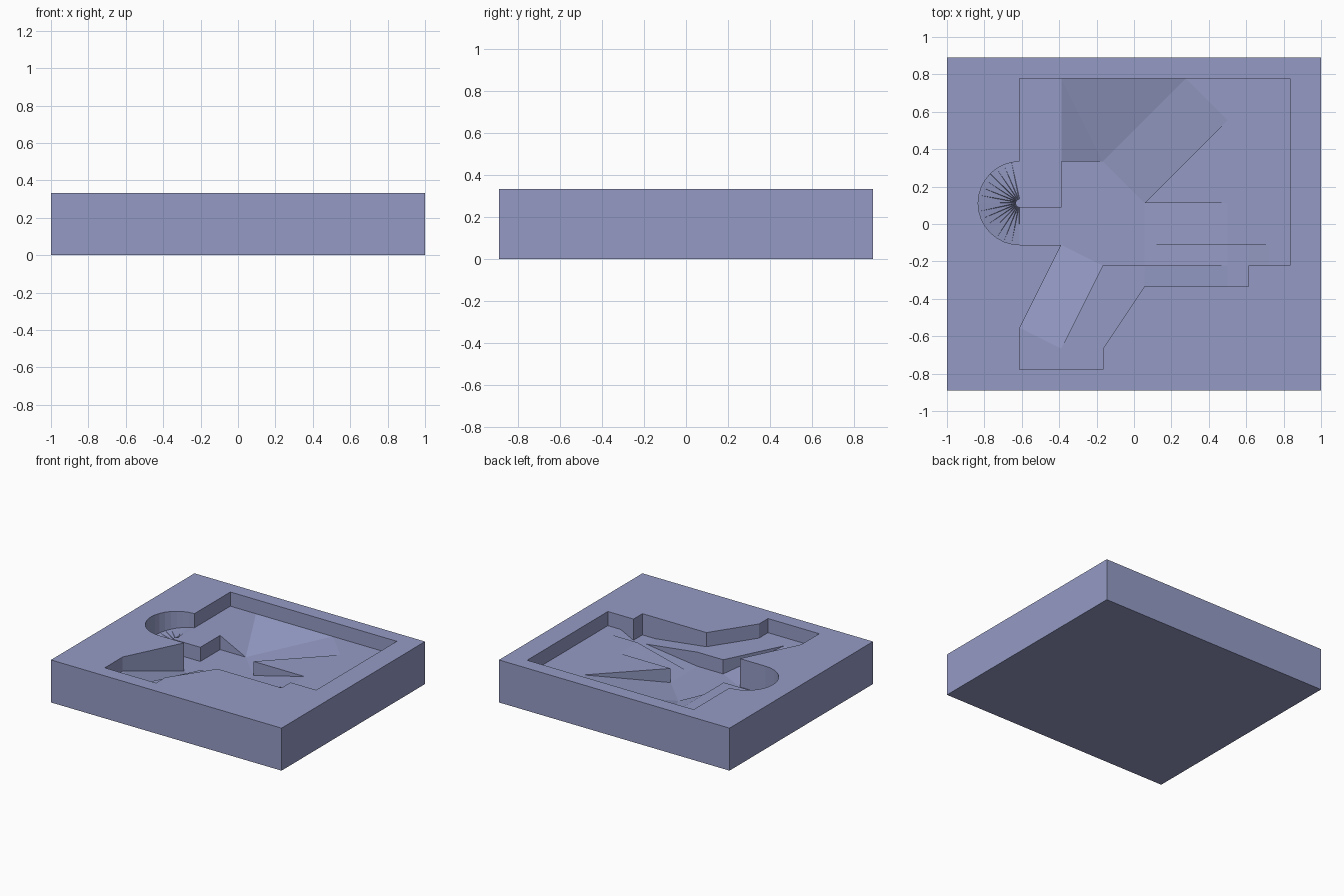
import bpy, bmesh, math

if "Cube" in bpy.data.objects:
    bpy.data.objects.remove(bpy.data.objects["Cube"])

U = 1 / 9            # one design unit; the block is 18 x 16 x 3 units
TOP = 3
bm = bmesh.new()
cache, edges, rim = {}, {}, []


def vert(x, y, z):
    key = (round(x, 4), round(y, 4), round(z, 4))
    if key not in cache:
        cache[key] = bm.verts.new((x * U, y * U, z * U))
    return cache[key]


def face(pts):
    vs = []
    for p in pts:
        v = vert(*p)
        if v not in vs:
            vs.append(v)
    if len(vs) > 2:
        bm.faces.new(vs)


def floor(pts, z=None):
    """Add one floor piece and remember its edges so walls can be added later."""
    if z is not None:
        pts = [(x, y, z) for x, y in pts]
    face(pts)
    for a, b in zip(pts, pts[1:] + pts[:1]):
        key = frozenset((round(p[0], 4), round(p[1], 4)) for p in (a, b))
        edges.setdefault(key, []).append((a, b))


def arc(r, n=16):
    """Half circle around the turn centre, from the upper end to the lower end."""
    return [(-5.5 - r * math.sin(math.pi * i / n), 1 + r * math.cos(math.pi * i / n))
            for i in range(n + 1)]


# Level floors
post = arc(0.2)
floor(post + [(-3.5, .8), (-3.5, 3), (-3.5, 7), (-5.5, 7), (-5.5, 3)], 2)
floor([(.5, 1), (4.5, 1), (4.5, -1), (5.5, -1), (6.5, -1), (6.5, -2),
       (7.5, -2), (7.5, 7), (2.5, 7), (4.5, 5)], 2)
floor([(.5, -2), (-1.5, -2), (-3.5, -6), (-5.5, -5), (-5.5, -7),
       (-1.5, -7), (-1.5, -6), (.5, -3)], 2)
floor([(4.5, -1), (4.5, -2), (4.5, -3), (5.5, -3), (5.5, -2), (5.5, -1)], 1.5)
floor([(-5.5, .8), (-5.5, -1), (-3.5, -1), (-1.5, -2), (.5, -2), (.5, -1),
       (.5, 1), (-1.5, 3), (-3.5, 3), (-3.5, .8)], 1)

# Ramps
floor([(-3.5, 3, 2), (-1.5, 3, 1), (-3.5, 7, 2)])
floor([(-3.5, 7, 2), (-1.5, 3, 1), (2.5, 7, 2)])
floor([(-1.5, 3, 1), (.5, 1, 1), (4.5, 5, 2), (2.5, 7, 2)])
floor([(.5, 1, 1), (.5, -1, 1), (4.5, -1, 2), (4.5, 1, 2)])
floor([(.5, -1, 1), (.5, -2, 1), (4.5, -2, 1.5), (4.5, -1, 1.5)])
floor([(5.5, -2, 1.5), (6.5, -2, 2), (6.5, -1, 2), (5.5, -1, 1.5)])
floor([(.5, -2, 2), (.5, -3, 2), (4.5, -3, 1.5), (4.5, -2, 1.5)])
floor([(-3.5, -1, 1), (-5.5, -5, 2), (-3.5, -6, 2), (-1.5, -2, 1)])

# Spiral ramp around the post, as flat triangles
outer = arc(2)
n = len(outer) - 1
for i in range(n):
    z0, z1 = 2 - i / n, 2 - (i + 1) / n
    floor([(*post[i], z0), (*outer[i], z0), (*outer[i + 1], z1)])
    floor([(*post[i], z0), (*outer[i + 1], z1), (*post[i + 1], z1)])

# Walls: between differing floors, or up to the top along the outline
for pair in edges.values():
    a, b = pair[0]
    if len(pair) == 1:
        c, d = (*b[:2], TOP), (*a[:2], TOP)
        rim.append((c, d))
    else:
        c, d = pair[1]
        if math.dist(c[:2], b[:2]) > 1e-4:
            c, d = d, c
    face([a, b, c, d])

# Block sides and bottom
box = [(-9, -8), (9, -8), (9, 8), (-9, 8)]
face([(*p, 0) for p in box])
for p, q in zip(box, box[1:] + box[:1]):
    face([(*p, 0), (*q, 0), (*q, TOP), (*p, TOP)])
    rim.append(((*p, TOP), (*q, TOP)))

# Top face with the pocket opening
loop = [bm.edges.get((vert(*p), vert(*q))) for p, q in rim]
bmesh.ops.triangle_fill(bm, edges=loop, use_beauty=True, normal=(0, 0, 1))
bmesh.ops.recalc_face_normals(bm, faces=bm.faces)

mesh = bpy.data.meshes.new("ramp_block")
bm.to_mesh(mesh)
bm.free()

# Slate blue finish
mat = bpy.data.materials.new("slate_blue")
mat.diffuse_color = (0.30, 0.33, 0.56, 1)
mat.use_nodes = True
mat.node_tree.nodes["Principled BSDF"].inputs["Base Color"].default_value = mat.diffuse_color
mesh.materials.append(mat)
bpy.context.collection.objects.link(bpy.data.objects.new("ramp_block", mesh))
